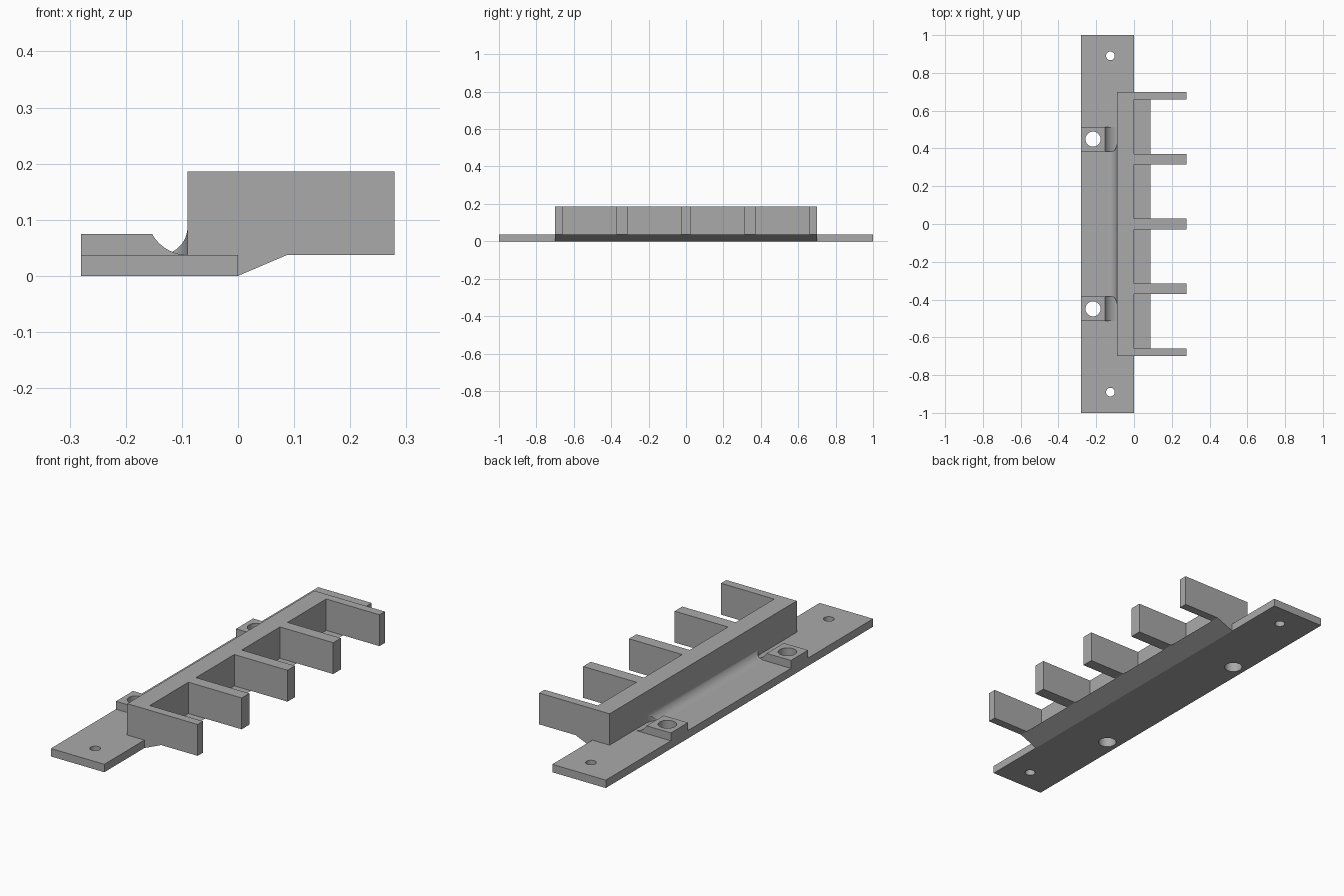
import bpy
import math

cube = bpy.data.objects.get("Cube")
if cube:
    bpy.data.objects.remove(cube, do_unlink=True)

BASE = 0.0375      # plate thickness
TOP = 0.186        # comb height
BACK = -0.28       # plate outer edge
WALL = -0.09       # face of the comb's spine
REACH = 0.279      # tips of the fins
HALF = 0.70        # half length of the comb

grey = bpy.data.materials.new("plain grey")
grey.use_nodes = True
colour = (0.40, 0.40, 0.40, 1)
grey.diffuse_color = colour
grey.node_tree.nodes["Principled BSDF"].inputs["Base Color"].default_value = colour


def add_mesh(name, verts, faces):
    mesh = bpy.data.meshes.new(name)
    mesh.from_pydata(verts, [], faces)
    mesh.materials.append(grey)
    obj = bpy.data.objects.new(name, mesh)
    bpy.context.collection.objects.link(obj)
    bpy.ops.object.select_all(action='DESELECT')
    obj.select_set(True)
    bpy.context.view_layer.objects.active = obj
    bpy.ops.object.mode_set(mode='EDIT')
    bpy.ops.mesh.select_all(action='SELECT')
    bpy.ops.mesh.normals_make_consistent(inside=False)
    bpy.ops.object.mode_set(mode='OBJECT')
    return obj


def loft(name, first, last):
    """Solid between two matching closed loops."""
    n = len(first)
    sides = [(i, (i + 1) % n, n + (i + 1) % n, n + i) for i in range(n)]
    return add_mesh(name, first + last, sides + [tuple(range(n)), tuple(range(n, 2 * n))])


def along_y(name, profile, y0, y1):
    return loft(name, [(x, y0, z) for x, z in profile], [(x, y1, z) for x, z in profile])


def along_z(name, outline, z0, z1):
    return loft(name, [(x, y, z0) for x, y in outline], [(x, y, z1) for x, y in outline])


def arc(cx, cz, r, a0, a1, n=14):
    angles = [math.radians(a0 + (a1 - a0) * i / n) for i in range(n + 1)]
    return [(cx + r * math.cos(a), cz + r * math.sin(a)) for a in angles]


def smooth(obj):
    bpy.ops.object.select_all(action='DESELECT')
    obj.select_set(True)
    bpy.context.view_layer.objects.active = obj
    bpy.ops.object.shade_smooth_by_angle(angle=math.radians(30))


def drill(obj, x, y, r):
    cutter = along_z("drill", arc(x, y, r, 0, 351, 39), -0.1, 0.3)
    bpy.context.view_layer.objects.active = obj
    mod = obj.modifiers.new("hole", 'BOOLEAN')
    mod.operation = 'DIFFERENCE'
    mod.solver = 'EXACT'
    mod.object = cutter
    bpy.ops.object.modifier_apply(modifier=mod.name)
    bpy.data.objects.remove(cutter, do_unlink=True)


# Mounting plate
plate = along_z("mounting_plate", [(BACK, -1), (0, -1), (0, 1), (BACK, 1)], 0, BASE)

# Comb: spine with five fins, traced as one outline
fins = [(-HALF, -0.66), (-0.371, -0.314), (-0.028, 0.028), (0.314, 0.371), (0.66, HALF)]
outline = [(WALL, -HALF)]
for y0, y1 in fins:
    outline += [(0, y0), (REACH, y0), (REACH, y1), (0, y1)]
outline.append((WALL, HALF))
outline.remove((0, -HALF))
outline.remove((0, HALF))
along_z("comb", outline, BASE, TOP)

# Sloped rib under the fins
along_y("sloped_rib", [(0, 0), (0.088, BASE), (0, BASE)], -HALF, HALF)

# Screw bosses with a scooped inner end
scoop = arc(WALL, 0.1095, 0.072, 209, 270)
boss_profile = [(BACK, BASE), (BACK, 0.075)] + scoop + [(WALL, BASE)]
for side, name in ((1, "left"), (-1, "right")):
    mid = side * 0.449
    boss = along_y("screw_boss_" + ("back" if side > 0 else "front"),
                   boss_profile, mid - 0.064, mid + 0.064)
    for part in (plate, boss):
        drill(part, -0.217, mid, 0.04)
    drill(plate, -0.125, side * 0.89, 0.023)
    smooth(boss)
smooth(plate)


# Fillet along the spine, its ends tapering in a curve beside the bosses
def fillet_end(x):
    t = min(1, max(0, (x + 0.115) / (WALL + 0.115)))
    return 0.385 + 0.052 * (1 - math.sqrt(1 - t * t))


curve = arc(-0.14, BASE + 0.05, 0.05, -90, 0, 20)
verts, faces = [], []
for x, z in curve:
    y = fillet_end(x)
    verts += [(x, -y, BASE), (x, -y, z), (x, y, z), (x, y, BASE)]
for i in range(0, 4 * len(curve) - 4, 4):
    for k in range(3):
        faces.append((i + k, i + k + 1, i + k + 5, i + k + 4))
fillet = add_mesh("spine_fillet", verts, faces)
smooth(fillet)
